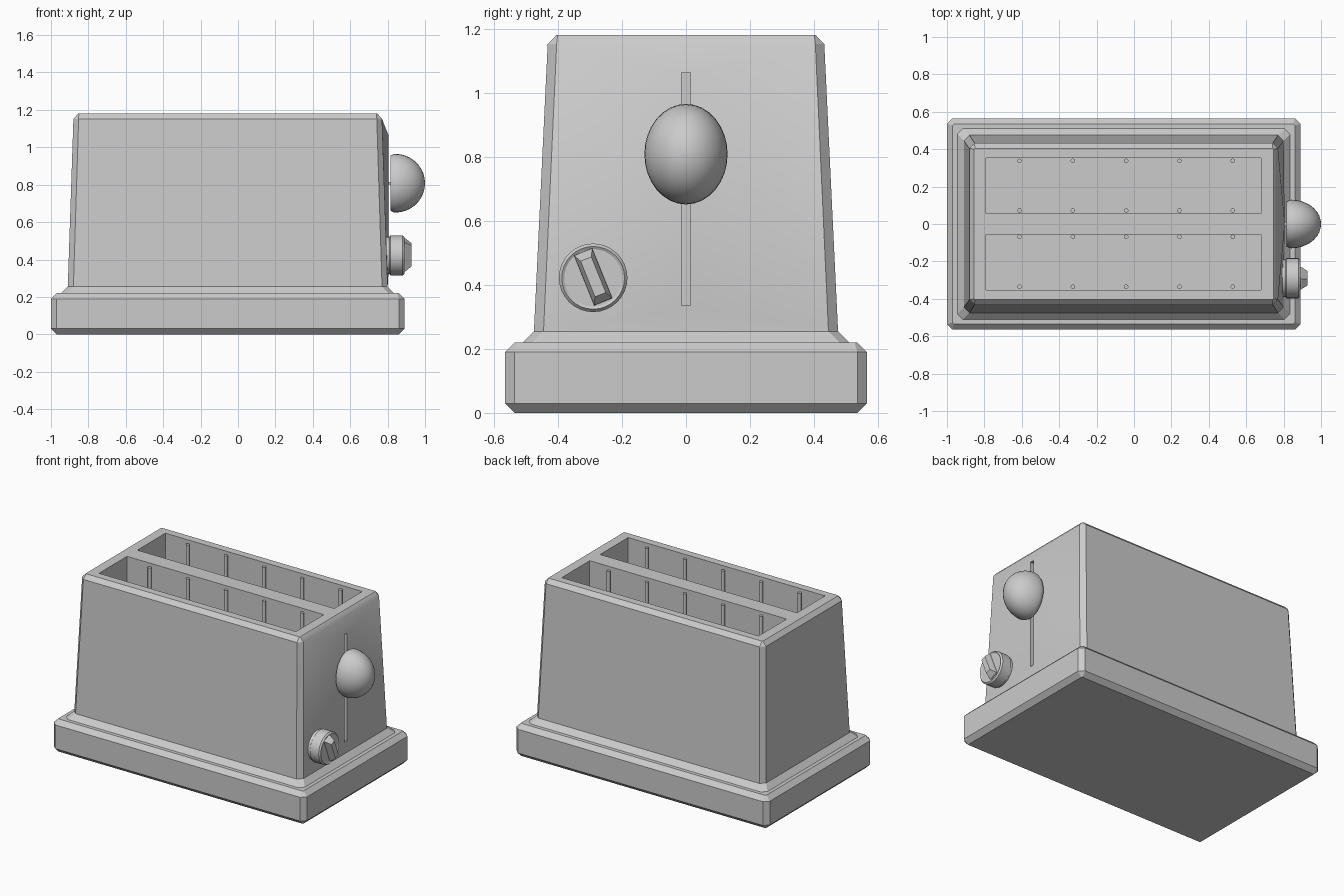
import bpy, bmesh, math
from mathutils import Matrix, Vector

if "Cube" in bpy.data.objects:
    bpy.data.objects.remove(bpy.data.objects["Cube"])

CX = -0.055  # centre of the toaster housing in x


def finish(bm, name, smooth=None):
    bmesh.ops.recalc_face_normals(bm, faces=bm.faces)
    me = bpy.data.meshes.new(name)
    bm.to_mesh(me)
    bm.free()
    ob = bpy.data.objects.new(name, me)
    bpy.context.collection.objects.link(ob)
    if smooth:
        bpy.ops.object.select_all(action='DESELECT')
        ob.select_set(True)
        bpy.context.view_layer.objects.active = ob
        bpy.ops.object.shade_smooth_by_angle(angle=math.radians(smooth))
    return ob


def corner_cut_ring(bm, hx, hy, c, z):
    """Rectangle with cut corners, counter-clockwise."""
    pts = [(-hx + c, -hy), (hx - c, -hy), (hx, -hy + c), (hx, hy - c),
           (hx - c, hy), (-hx + c, hy), (-hx, hy - c), (-hx, -hy + c)]
    return [bm.verts.new((CX + x, y, z)) for x, y in pts]


def loft(bm, rings, skip=()):
    for k, (a, b) in enumerate(zip(rings, rings[1:])):
        n = len(a)
        for i in range(n):
            if (k, i) not in skip:
                j = (i + 1) % n
                bm.faces.new((a[i], a[j], b[j], b[i]))


def box(bm, lo, hi):
    size = [b - a for a, b in zip(lo, hi)]
    mid = [(a + b) / 2 for a, b in zip(lo, hi)]
    bmesh.ops.create_cube(bm, size=1, matrix=Matrix.Translation(mid) @ Matrix.Diagonal((*size, 1)))


def turned(bm, profile, centre, sy, sz, n):
    """Round part about the x axis from (x, radius) points."""
    rings = [[bm.verts.new((x, centre[0] + r * sy * math.cos(2 * math.pi * i / n),
                            centre[1] + r * sz * math.sin(2 * math.pi * i / n)))
              for i in range(n)] for x, r in profile]
    loft(bm, rings)
    bm.faces.new(rings[0])
    bm.faces.new(rings[-1])


# base with bevelled edges and a flared collar
bm = bmesh.new()
rings = [corner_cut_ring(bm, 0.945 - d, 0.565 - d, c, z) for d, c, z in
         [(0.03, 0.004, 0), (0, 0.03, 0.03), (0, 0.03, 0.19), (0.03, 0.008, 0.22),
          (0.055, 0.03, 0.22), (0.09, 0.03, 0.255)]]
loft(bm, rings)
bm.faces.new(rings[0])
finish(bm, "base")

# tapered body, its right end bulging out to the lever track
bm = bmesh.new()
rings = [corner_cut_ring(bm, *r) for r in
         [(0.855, 0.475, 0.03, 0.255), (0.825, 0.432, 0.028, 1.152), (0.80, 0.405, 0.004, 1.18)]]
loft(bm, rings, skip={(0, 2)})
bm.faces.new(rings[0])
bm.faces.new(rings[2])
end = [rings[0][2], rings[0][3], rings[1][3], rings[1][2]]
track = [[bm.verts.new((x, y, z)) for y, z in
          [(-0.014, 0.335), (0.014, 0.335), (0.014, 1.063), (-0.014, 1.063)]] for x in (0.805, 0.74)]
loft(bm, [end] + track)
bm.faces.new(track[1])
body = finish(bm, "body", 30)

# bread slots
bm = bmesh.new()
for s in (-1, 1):
    y = sorted((s * 0.055, s * 0.354))
    box(bm, (-0.79, y[0], 0.3), (0.68, y[1], 1.4))
cutter = finish(bm, "slot_cutter")
cutter.hide_render = True
cutter.hide_viewport = True
mod = body.modifiers.new("slots", 'BOOLEAN')
mod.operation = 'DIFFERENCE'
mod.solver = 'EXACT'
mod.object = cutter

# guide wires along both walls of each slot
bm = bmesh.new()
for i in range(5):
    for y in (-0.335, -0.068, 0.072, 0.338):
        bmesh.ops.create_cone(bm, cap_ends=True, segments=10, radius1=0.012, radius2=0.012, depth=0.86,
                              matrix=Matrix.Translation((-0.612 + 0.285 * i, y, 0.73)))
finish(bm, "guide_wires", 40)

# lever stem and domed lever knob
bm = bmesh.new()
box(bm, (0.74, -0.011, 0.80), (0.83, 0.011, 0.814))
finish(bm, "lever_stem")
bm = bmesh.new()
dome = [(0.815, 0.93), (0.83, 0.985)]
dome += [(0.84 + 0.16 * math.sin(a), math.cos(a)) for a in [math.radians(10 * k) for k in range(9)] + [math.radians(89)]]
turned(bm, dome, (0, 0.808), 0.13, 0.157, 32)
finish(bm, "lever_knob", 35)

# browning dial with a shallow recessed face
bm = bmesh.new()
turned(bm, [(0.77, 0.1), (0.81, 0.1), (0.815, 0.107), (0.88, 0.107), (0.89, 0.098), (0.885, 0.09)],
       (-0.29, 0.422), 1, 1, 32)
finish(bm, "dial", 30)

# tapered grip bar across the dial
bm = bmesh.new()
loops = [[bm.verts.new((x, y * w, z * h)) for y, z in [(-1, -1), (1, -1), (1, 1), (-1, 1)]]
         for x, w, h in [(0.87, 0.031, 0.086), (0.895, 0.03, 0.083), (0.927, 0.018, 0.06)]]
loft(bm, loops)
bm.faces.new(loops[0])
bm.faces.new(loops[-1])
bmesh.ops.rotate(bm, verts=bm.verts, cent=(0, 0, 0), matrix=Matrix.Rotation(math.radians(22), 3, 'X'))
bmesh.ops.translate(bm, verts=bm.verts, vec=Vector((0, -0.29, 0.425)))
finish(bm, "dial_grip")
